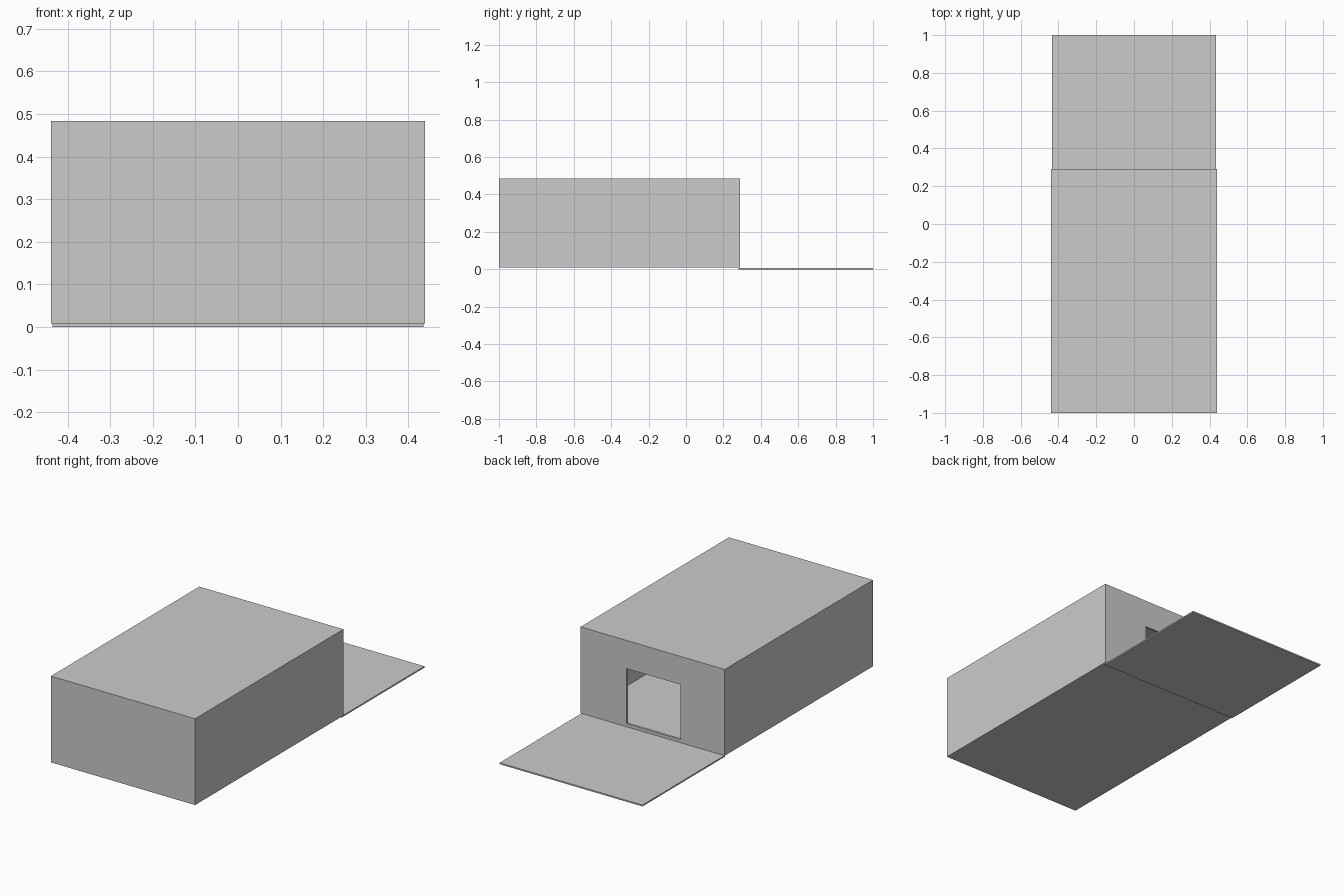
import bpy, bmesh
from mathutils import Vector

if "Cube" in bpy.data.objects:
    bpy.data.objects.remove(bpy.data.objects["Cube"])


def box(name, lo, hi):
    """Axis-aligned box between two corners."""
    lo, hi = Vector(lo), Vector(hi)
    bm = bmesh.new()
    bmesh.ops.create_cube(bm, size=1)
    bmesh.ops.scale(bm, vec=hi - lo, verts=bm.verts)
    bmesh.ops.translate(bm, vec=(lo + hi) / 2, verts=bm.verts)
    mesh = bpy.data.meshes.new(name)
    bm.to_mesh(mesh)
    bm.free()
    obj = bpy.data.objects.new(name, mesh)
    bpy.context.collection.objects.link(obj)
    return obj


def cut(target, cutter):
    """Subtract a hidden cutter from the target."""
    cutter.hide_render = True
    cutter.hide_set(True)
    mod = target.modifiers.new(cutter.name, 'BOOLEAN')
    mod.operation = 'DIFFERENCE'
    mod.solver = 'EXACT'
    mod.object = cutter


W, BACK, Z0, Z1 = 0.439, 0.29, 0.009, 0.484
T = 0.013  # wall thickness

# Hollow shelter: floor, roof and four thin walls
shelter = box("shelter", (-W, -1, Z0), (W, BACK, Z1))
cut(shelter, box("room_cutter", (-W + T, -1 + T, Z0 + T / 2), (W - T, BACK - T, Z1 - T)))

# Doorway in the back wall, with a low threshold
cut(shelter, box("doorway_cutter", (-0.17, BACK - 0.06, 0.026), (0.16, BACK + 0.06, 0.329)))

# Thin paving slab outside the doorway
box("entrance_slab", (-0.435, 0.28, 0), (0.435, 1, 0.008))
